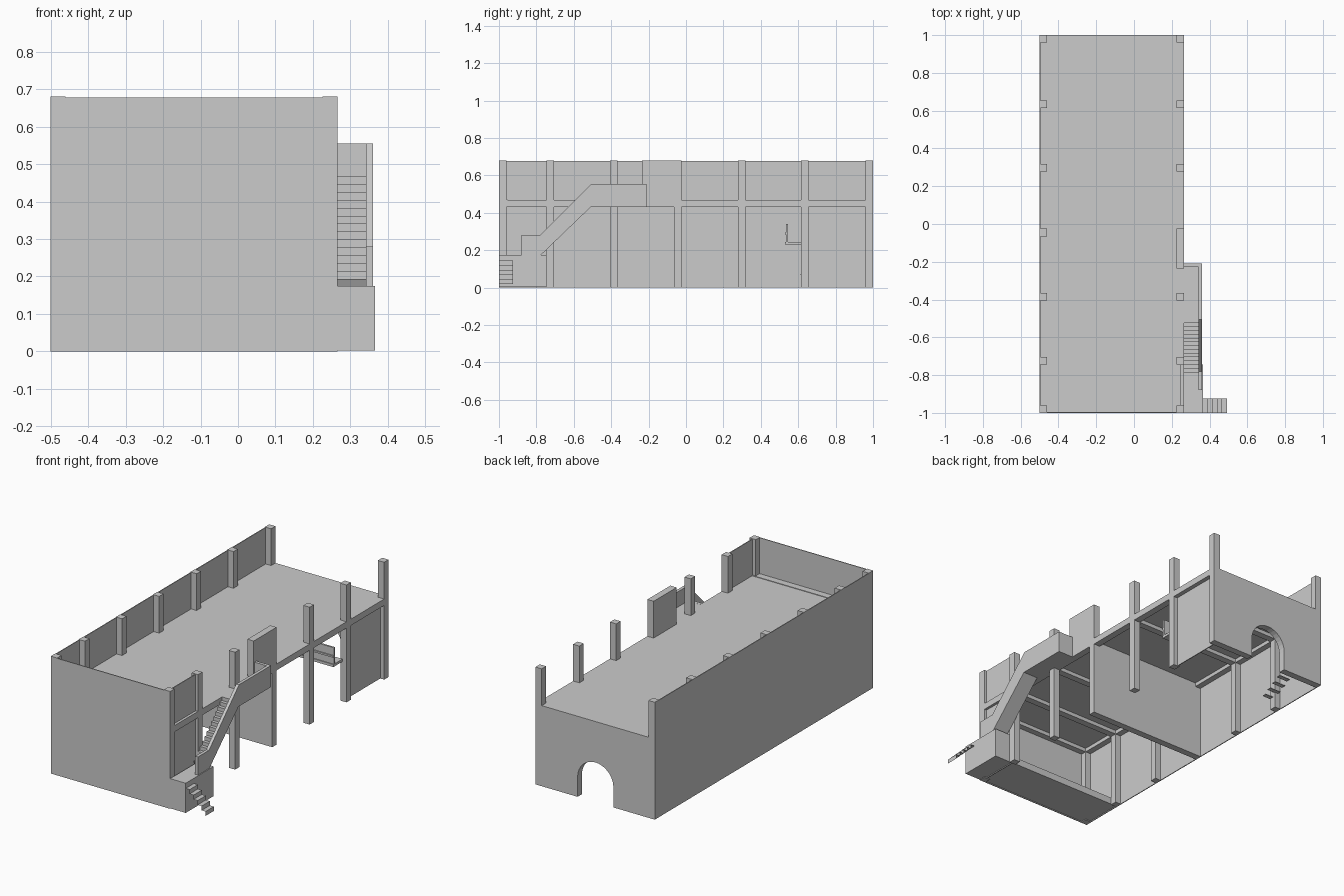
import bpy, bmesh, math
from mathutils import Vector

if "Cube" in bpy.data.objects:
    bpy.data.objects.remove(bpy.data.objects["Cube"])

grey = bpy.data.materials.new("plain_grey")
grey.use_nodes = True
grey.diffuse_color = (0.6, 0.6, 0.6, 1)
grey.node_tree.nodes["Principled BSDF"].inputs["Base Color"].default_value = (0.6, 0.6, 0.6, 1)


def finish(name, bm):
    mesh = bpy.data.meshes.new(name)
    bm.to_mesh(mesh)
    bm.free()
    mesh.materials.append(grey)
    obj = bpy.data.objects.new(name, mesh)
    bpy.context.collection.objects.link(obj)
    return obj


def box(name, x, y, z):
    bm = bmesh.new()
    bmesh.ops.create_cube(bm, size=1)
    for v in bm.verts:
        v.co = [r[0] if c < 0 else r[1] for c, r in zip(v.co, (x, y, z))]
    return finish(name, bm)


def prism(name, points, axis, start, end):
    """Extrude a profile along x (points are y, z) or y (points are x, z)."""
    bm = bmesh.new()
    place = (lambda a, b: (start, a, b)) if axis == "x" else (lambda a, b: (a, start, b))
    face = bm.faces.new([bm.verts.new(place(a, b)) for a, b in points])
    out = bmesh.ops.extrude_face_region(bm, geom=[face])
    move = Vector((end - start, 0, 0)) if axis == "x" else Vector((0, end - start, 0))
    bmesh.ops.translate(bm, vec=move, verts=[v for v in out["geom"] if isinstance(v, bmesh.types.BMVert)])
    bmesh.ops.recalc_face_normals(bm, faces=bm.faces)
    return finish(name, bm)


def stair_sheet(name, start, step, width, count):
    """Folded sheet of treads and risers; step and width are vectors."""
    bm = bmesh.new()
    p, w = Vector(start), Vector(width)
    run, drop = Vector((step[0], step[1], 0)), Vector((0, 0, step[2]))
    path = [p]
    for i in range(count):
        path += [path[-1] + run, path[-1] + run + drop]
    rows = [(bm.verts.new(q), bm.verts.new(q + w)) for q in path]
    for (a, b), (c, d) in zip(rows, rows[1:]):
        bm.faces.new((a, c, d, b))
    return finish(name, bm)


LEFT, RIGHT, TOP = -0.5, 0.265, 0.68
BEAM, DECK, COL, SKIN = 0.43, 0.467, 0.04, 0.005
rows = [-0.98, -0.725, -0.385, -0.045, 0.298, 0.635, 0.98]

# Upper deck with beams below it
box("deck", (LEFT, RIGHT), (-1, 1), (0.452, DECK))
box("right_edge_beam", (RIGHT - COL, RIGHT), (-0.98, 0.98), (BEAM, 0.465))
box("left_edge_beam", (LEFT, LEFT + COL), (-0.98, 0.98), (BEAM, 0.46))
for i, y in enumerate(rows):
    box(f"cross_beam_{i}", (LEFT, RIGHT), (y - 0.02, y + 0.02), (BEAM, 0.46))
box("front_deck_edge", (LEFT, RIGHT), (-1, -0.955), (0.46, 0.47))

# Columns on both long sides
for i, y in enumerate(rows):
    for side, x in (("left", LEFT), ("right", RIGHT - COL)):
        box(f"{side}_column_{i}", (x, x + COL), (y - 0.02, y + 0.02), (0, TOP))

# Outer walls
box("front_wall", (LEFT, RIGHT), (-1, -1 + SKIN), (0, TOP - 0.002))
box("long_wall", (LEFT, LEFT + SKIN), (-1, 1), (0, TOP - 0.002))

# Rear wall with an arched doorway
centre, radius, spring = -0.12, 0.115, 0.115
arch = [(centre - radius, 0)]
for i in range(17):
    a = math.pi * (1 - i / 16)
    arch.append((centre + radius * math.cos(a), spring + radius * math.sin(a)))
arch.append((centre + radius, 0))
prism("rear_wall", [(LEFT, 0)] + arch + [(RIGHT, 0), (RIGHT, DECK), (LEFT, DECK)], "y", 0.96, 1)

# Inner partition and infill panels of the open side
box("partition", (LEFT, RIGHT), (-0.065, -0.025), (0, BEAM + 0.01))
box("rear_side_panel", (0.235, 0.235 + SKIN), (0.65, 0.965), (0, BEAM + 0.01))
box("front_side_panel", (0.245, 0.245 + SKIN), (-0.965, -0.74), (0, BEAM + 0.01))
box("front_parapet", (0.245, 0.245 + SKIN), (-0.965, -0.74), (DECK, TOP - 0.002))
box("stair_screen", (RIGHT - COL, RIGHT), (-0.235, -0.025), (DECK, TOP))
box("front_room_floor", (LEFT, RIGHT), (-1, -0.745), (0.005, 0.045))

# Outside stair: low landing, stepped flight, upper landing and railing
box("low_landing", (RIGHT, 0.365), (-1, -0.745), (0.003, 0.175))
box("upper_landing", (RIGHT, 0.36), (-0.51, -0.21), (BEAM, DECK))
count = 14
flight = [(-0.51, BEAM), (-0.775, 0.175)]
y, z = -0.785, 0.172
for i in range(count):
    z += 0.0211
    flight += [(y, z), (y + 0.02, z)]
    y += 0.02
prism("stair_flight", flight, "x", RIGHT, 0.345)
rail = [(-0.88, 0.17), (-0.88, 0.28), (-0.78, 0.28), (-0.505, 0.555), (-0.21, 0.555),
        (-0.21, BEAM), (-0.51, BEAM), (-0.775, 0.175)]
prism("stair_railing", rail, "x", 0.342, 0.36)
box("railing_end", (RIGHT, 0.36), (-0.228, -0.21), (BEAM, 0.555))

# Folded entry steps and a small inner flight
stair_sheet("entry_steps", (0.365, -1, 0.145), (0.0255, 0, -0.025), (0, 0.075, 0), 5)
for i in range(4):
    box(f"inner_step_{i}", (-0.48, -0.41), (0.61 + i * 0.04, 0.635 + i * 0.04),
        (0.07 + i * 0.022, 0.074 + i * 0.022))

# Counter hung in the rear room
box("counter_shelf", (0.02, 0.24), (0.53, 0.615), (0.23, 0.245))
box("counter_back", (0.02, 0.24), (0.535, 0.546), (0.245, 0.34))
box("counter_lip", (0.02, 0.24), (0.528, 0.535), (0.285, 0.295))
